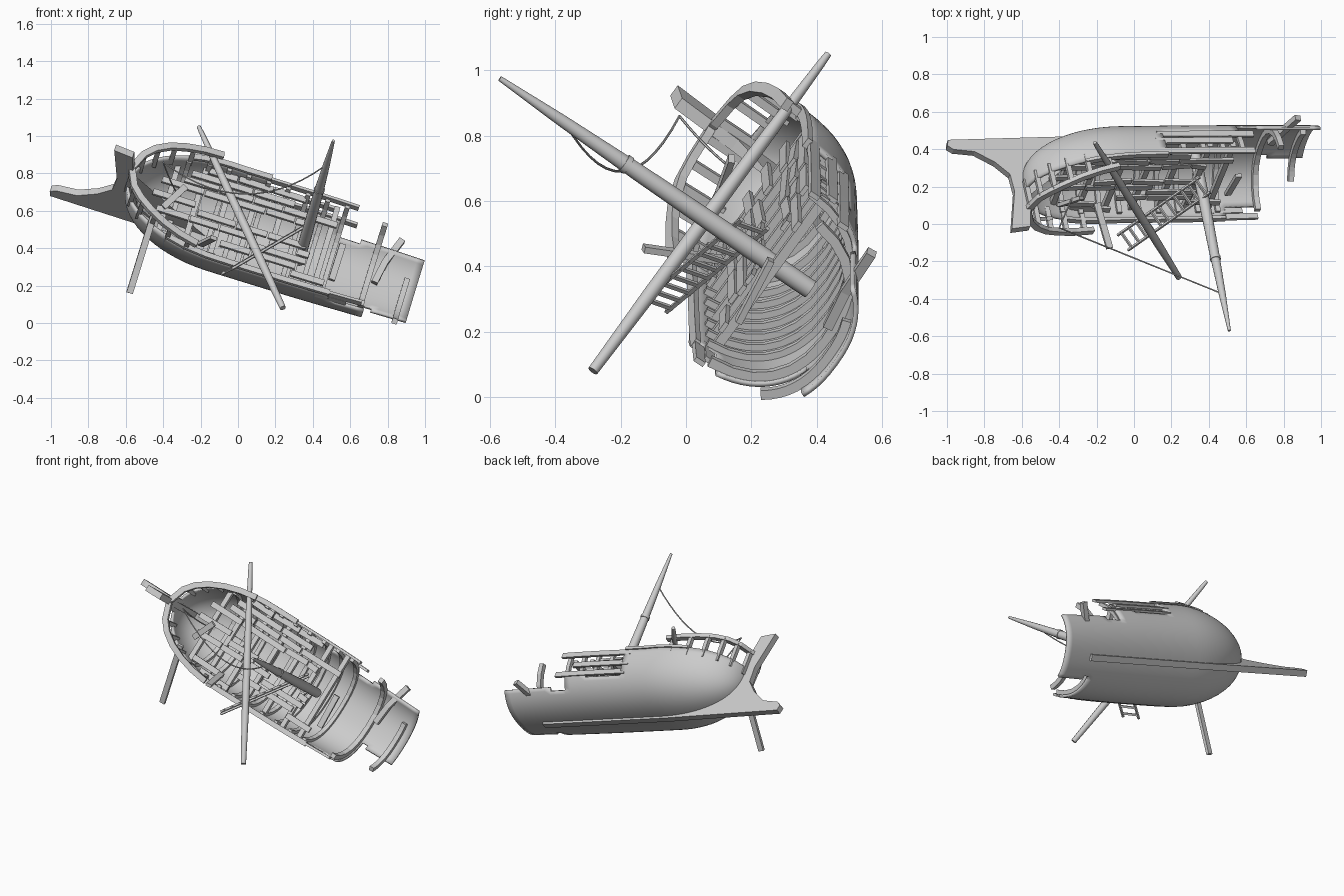
import bpy, bmesh, math, random
from mathutils import Vector as V

if "Cube" in bpy.data.objects:
    bpy.data.objects.remove(bpy.data.objects["Cube"])
random.seed(4)

# Ship axes in the heeled pose: A aft, U up the mast, S towards the raised side
A = V((.955, .01, -.295)).normalized()
U = V((.16, -.82, .55)); U = (U - A * U.dot(A)).normalized()
S = U.cross(A)

def W(a, s, u):
    return A * a + S * (s + .56) + U * u

def sweep(bm, pts, wdir, w, h, n=4, scale=None):
    """Sweep a box (n=4) or round section along points; w lies along wdir."""
    pts, rings = [V(p) for p in pts], []
    for i, p in enumerate(pts):
        t = (pts[min(i + 1, len(pts) - 1)] - pts[max(i - 1, 0)]).normalized()
        x = (wdir - t * wdir.dot(t)).normalized()
        y = t.cross(x)
        k = scale[i] if scale else 1
        if n == 4:
            sec = [(-.5, -.5), (.5, -.5), (.5, .5), (-.5, .5)]
        else:
            sec = [(math.cos(j * math.tau / n) / 2, math.sin(j * math.tau / n) / 2) for j in range(n)]
        rings.append([bm.verts.new(p + x * (c * w * k) + y * (d * h * k)) for c, d in sec])
    for r, q in zip(rings, rings[1:]):
        for j in range(n):
            bm.faces.new((r[j], r[(j + 1) % n], q[(j + 1) % n], q[j]))
    bm.faces.new(rings[0][::-1])
    bm.faces.new(rings[-1])

def finish(bm, name, smooth=False):
    bmesh.ops.recalc_face_normals(bm, faces=bm.faces)
    me = bpy.data.meshes.new(name)
    bm.to_mesh(me); bm.free()
    ob = bpy.data.objects.new(name, me)
    bpy.context.collection.objects.link(ob)
    if smooth:
        bpy.ops.object.select_all(action='DESELECT')
        ob.select_set(True)
        bpy.context.view_layer.objects.active = ob
        bpy.ops.object.shade_smooth_by_angle(angle=math.radians(40))
    return ob

# Hull lines: half breadth, gunwale height, section point
def fore(a):
    return math.sqrt(max(0, 1 - max(0, (-.25 - a) / .53) ** 2))

def gunwale(a):
    return .15 + .02 * min(1, max(0, (-.2 - a) / .4))

def beam(a):
    return .305 * fore(a) - .03 * max(0, a - .2) ** 1.3

def section(a, v, inset=0):
    """v from -1 (low gunwale) over the keel to 1 (raised gunwale)."""
    th, g, n = v * math.pi / 2, gunwale(a), 2 / 2.35
    d = (g + .155) * fore(a) ** .7
    s = math.copysign(abs(math.sin(th)) ** n, th) * (beam(a) - inset)
    return W(a, s, g - max(0, math.cos(th)) ** n * (d - inset))

def v_at(a, s):
    return math.copysign(math.asin(min(1, abs(s) / beam(a)) ** 1.175) * 2 / math.pi, s)

# Hull shell with the broken stern left open
bm = bmesh.new()
NA, NV = 44, 36
stations = [-.25 - .529 * math.cos(i / 16 * math.pi / 2) for i in range(16)] + \
           [-.25 + 1.11 * i / (NA - 16) for i in range(NA - 15)]
grid = [[bm.verts.new(section(a, j / NV * 2 - 1)) for j in range(NV + 1)] for a in stations]
for i in range(NA):
    for j in range(NV):
        a = (stations[i] + stations[i + 1]) / 2
        v = (j + .5) / NV * 2 - 1
        if v > v_at(a, .275) and -.05 < a < .38: continue
        if v > v_at(a, .23) and a > .38: continue
        if v < -.9 and a > .42: continue
        if v < v_at(a, -.13) and a > .64: continue
        bm.faces.new((grid[i][j], grid[i + 1][j], grid[i + 1][j + 1], grid[i][j + 1]))
bmesh.ops.delete(bm, geom=[v for v in bm.verts if not v.link_faces], context='VERTS')
hull = finish(bm, "hull_shell", True)
m = hull.modifiers.new("thickness", 'SOLIDIFY'); m.thickness = .016; m.offset = 0

# Stem, ram and keel from one side profile
prof = [(-.905, .425), (-.80, .41), (-.755, .2), (-.70, 0), (-.55, -.12), (-.3, -.145), (.66, -.15),
        (.66, -.178), (-.3, -.176), (-1.155, -.158), (-1.165, -.12), (-1.135, -.095), (-1.02, -.08), (-.92, -.01), (-.85, .07), (-.845, .18)]
bm = bmesh.new()
sides = [[bm.verts.new(W(a, s, u)) for a, u in prof] for s in (-.02, .02)]
for i in range(len(prof)):
    k = (i + 1) % len(prof)
    bm.faces.new((sides[0][i], sides[0][k], sides[1][k], sides[1][i]))
caps = [bm.faces.new(sides[0][::-1]), bm.faces.new(sides[1])]
bmesh.ops.triangulate(bm, faces=caps)
finish(bm, "stem_and_keel")

# Raised bow rail with stanchions
bm = bmesh.new()
def rail_pt(t):
    a = -.25 - .54 * math.cos(t * math.pi / 2)
    h = .285 - .08 * max(0, abs(t) - .45) / .55
    return a, math.copysign(beam(a), t) if t else 0, h
sweep(bm, [W(*rail_pt(-.9 + 1.8 * i / 14)) for i in range(15)], U, .026, .036)
finish(bm, "bow_rail")
bm = bmesh.new()
for i in range(13):
    a, s, h = rail_pt(-.84 + 1.68 * i / 12)
    sweep(bm, [W(a, s * .97, gunwale(a) - .05), W(a, s, h)], A, .026, .026)
finish(bm, "rail_stanchions")

# Gunwale caps along the hull sides
bm = bmesh.new()
for sg, end in ((-1, .42), (1, -.05)):
    sweep(bm, [W(a, sg * beam(a), gunwale(a)) for a in [-.5 + (end + .5) * i / 8 for i in range(9)]], U, .018, .032)
finish(bm, "gunwale_caps")

# Ragged side planks where the shell has broken away
bm = bmesh.new()
for v, a0, a1 in ((.97, -.1, .44), (.84, -.1, .33), (.72, -.08, .46),
                  (-.99, .3, .60), (-.93, .35, .52)):
    sweep(bm, [section(a0 + (a1 - a0) * i / 4, v) for i in range(5)], U, .034, .016)
finish(bm, "broken_side_planks")

# Ribs inside the hull
bm = bmesh.new()
for i in range(9):
    a = -.5 + i * .11
    sweep(bm, [section(a, -.95 + 1.92 * j / 14, .016) for j in range(15)], A, .026, .022)
for a, v0, v1 in ((.60, -.95, .9), (.80, v_at(.8, -.24), v_at(.8, .13))):
    sweep(bm, [section(a, v0 + (v1 - v0) * j / 12, .02) for j in range(13)], A, .03, .03)
sweep(bm, [W(.637, .03, -.11), W(.66, .16, -.085), W(.713, .32, -.07)], A, .035, .03)
finish(bm, "ribs")

# Deck beams and loose deck planking with gaps
bm = bmesh.new()
for a in (-.55, -.4, -.25, -.1, .05, .2, .33):
    b = beam(a) - .01
    sweep(bm, [W(a, -b, .078), W(a, b, .078)], A, .03, .03)
finish(bm, "deck_beams")
bm = bmesh.new()
for r in range(12):
    s = (r - 5.5) * .048
    a = -.25 - .46 * math.sqrt(max(0, 1 - (s / .32) ** 2)) + random.uniform(.03, .15)
    stop = random.uniform(.28, .46) - (.1 if abs(r - 5.5) < 3 else 0)
    while a < stop - .05:
        e = min(stop, a + random.uniform(.15, .34))
        if random.random() < .74:
            k = random.uniform(-.006, .006)
            sweep(bm, [W(a, s, .1 + k), W(e, s + k, .1 - k)], S, .036, .014)
        a = e + .008
finish(bm, "deck_planks")

# Loose timbers, some fallen over the side
bm = bmesh.new()
for p, q in (((-.58, .02, .16), (-.45, .03, .58)), ((-.13, -.13, .455), (-.2, .11, .42)),
             ((-.40, .1, .62), (-.28, .14, .73)), ((.50, .16, .23), (.56, .26, .42))):
    sweep(bm, [p, q], V((.9, .1, -.3)), .035, .02)
finish(bm, "loose_timbers")

# Standing mast with its collar
bm = bmesh.new()
b, t = V((.325, .38, .33)), V((.51, -.57, .975))
ks = [(0, .95), (.2, 1), (.55, .85), (.8, .6), (.96, .33), (1, .26)]
sweep(bm, [b.lerp(t, f) for f, _ in ks], A, .062, .062, 14, [k for _, k in ks])
sweep(bm, [b.lerp(t, .585), b.lerp(t, .6)], A, .058, .058, 14)
finish(bm, "mast", True)

# Fallen spar lying across the deck
bm = bmesh.new()
b, t = V((.24, -.285, .08)), V((-.21, .435, 1.05))
ks = [(0, .7), (.25, .95), (.5, 1), (.75, .85), (.97, .55), (1, .45)]
sweep(bm, [b.lerp(t, f) for f, _ in ks], A, .047, .047, 14, [k for _, k in ks])
finish(bm, "fallen_spar", True)

# Ladder hanging over the low side
bm = bmesh.new()
p, q, w = V((-.06, -.1, .275)), V((.38, .21, .53)), V((-.028, .04, -.014))
for sg in (-1, 1):
    sweep(bm, [p + w * sg, q + w * sg], U, .012, .012)
for i in range(11):
    c = p.lerp(q, (i + .5) / 11)
    sweep(bm, [c - w * 1.1, c + w * 1.1], U, .012, .012)
finish(bm, "ladder")

# Slack rigging ropes
def rope(name, p, q, sag):
    bm = bmesh.new()
    p, q = V(p), V(q)
    sweep(bm, [p.lerp(q, i / 14) - V((0, 0, sag * 4 * (i / 14) * (1 - i / 14))) for i in range(15)],
          V((.1, 1, .2)), .008, .008, 6)
    finish(bm, name, True)
rope("fore_rope", (.465, -.37, .84), (-.40, -.02, .86), .16)
rope("short_rope", (-.40, -.02, .86), (-.33, .14, .70), .01)
